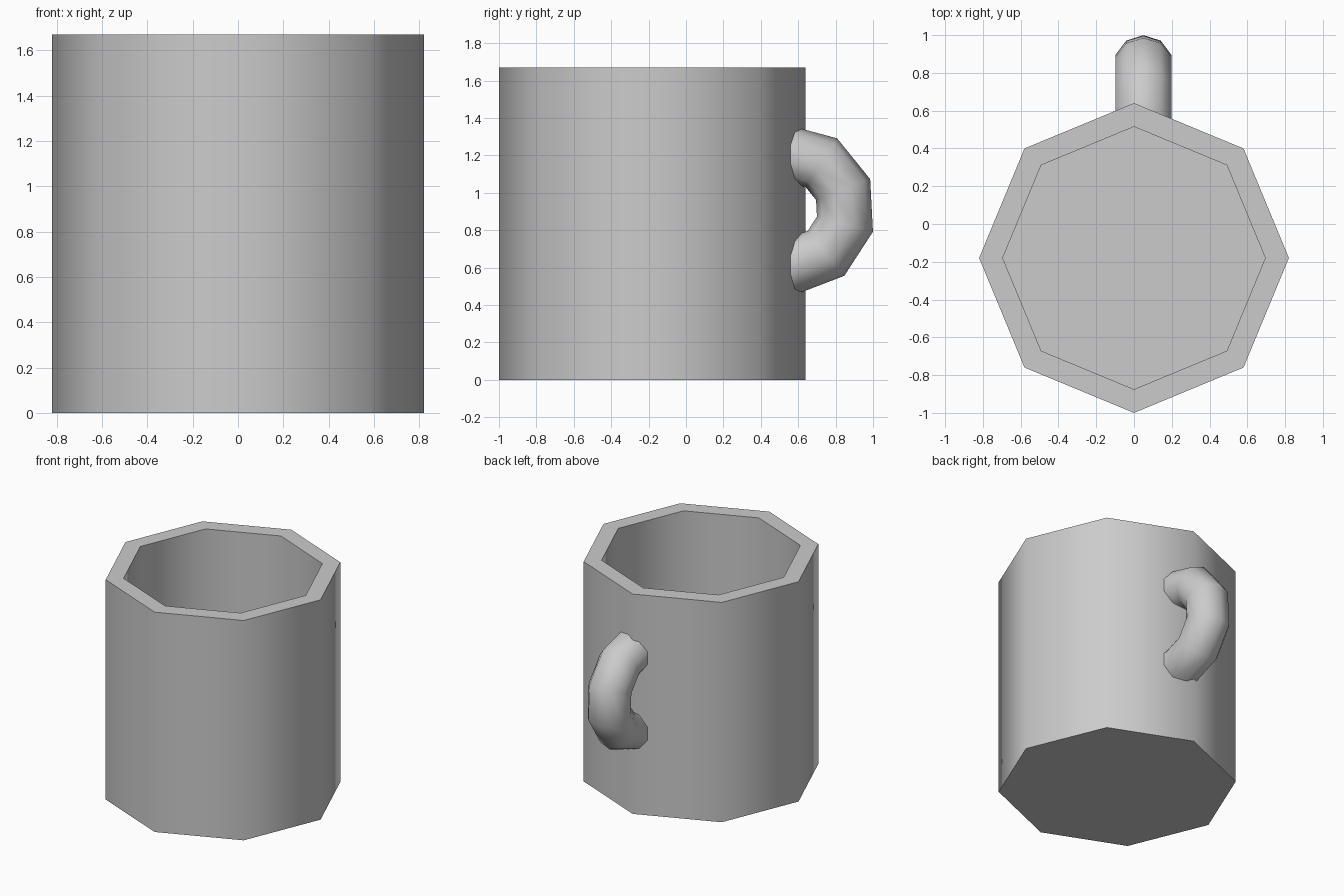
import bpy, bmesh, math

if "Cube" in bpy.data.objects:
    bpy.data.objects.remove(bpy.data.objects["Cube"])

SIDES, CY = 8, -0.18
HEIGHT, R_OUT, R_IN, FLOOR = 1.67, 0.82, 0.695, 0.12


def lathe_solid(name, profile):
    """Stack octagon rings through (radius, z) points, cap both ends."""
    bm = bmesh.new()
    rings = [[bm.verts.new((r * math.cos(2 * math.pi * i / SIDES),
                            CY + r * math.sin(2 * math.pi * i / SIDES), z))
              for i in range(SIDES)] for r, z in profile]
    for a, b in zip(rings, rings[1:]):
        for i in range(SIDES):
            j = (i + 1) % SIDES
            bm.faces.new((a[i], a[j], b[j], b[i]))
    bm.faces.new(rings[0][::-1])
    bm.faces.new(rings[-1])
    bmesh.ops.recalc_face_normals(bm, faces=bm.faces)
    mesh = bpy.data.meshes.new(name)
    bm.to_mesh(mesh)
    bm.free()
    obj = bpy.data.objects.new(name, mesh)
    bpy.context.collection.objects.link(obj)
    return obj


def smooth(obj):
    bpy.ops.object.select_all(action='DESELECT')
    obj.select_set(True)
    bpy.context.view_layer.objects.active = obj
    bpy.ops.object.shade_smooth_by_angle(angle=math.radians(60))


# Mug body: outer wall, rim, inner wall, floor
body = lathe_solid("mug_body", [(R_OUT, 0), (R_OUT, HEIGHT),
                                (R_IN, HEIGHT), (R_IN, FLOOR)])
smooth(body)

# Handle: ten-sided ring standing in the y-z plane
SEG, R_MAJ, R_MIN = 10, 0.30, 0.155
bm = bmesh.new()
grid = []
for i in range(SEG):
    a = math.radians(21) + 2 * math.pi * i / SEG
    ring = []
    for k in range(SEG):
        b = 2 * math.pi * k / SEG
        r = R_MAJ + R_MIN * math.cos(b)
        ring.append(bm.verts.new((0.05 + R_MIN * math.sin(b),
                                  0.56 + r * math.cos(a),
                                  0.91 + r * math.sin(a))))
    grid.append(ring)
for i in range(SEG):
    p, q = grid[i], grid[(i + 1) % SEG]
    for k in range(SEG):
        m = (k + 1) % SEG
        bm.faces.new((p[k], p[m], q[m], q[k]))
bmesh.ops.recalc_face_normals(bm, faces=bm.faces)
mesh = bpy.data.meshes.new("handle")
bm.to_mesh(mesh)
bm.free()
handle = bpy.data.objects.new("handle", mesh)
bpy.context.collection.objects.link(handle)

# Trim the part of the ring that would lie inside the mug
cutter = lathe_solid("handle_cutter", [(R_OUT - 0.01, 0), (R_OUT - 0.01, HEIGHT)])
mod = handle.modifiers.new("trim", 'BOOLEAN')
mod.operation = 'DIFFERENCE'
mod.solver = 'EXACT'
mod.object = cutter
bpy.context.view_layer.objects.active = handle
bpy.ops.object.modifier_apply(modifier="trim")
bpy.data.objects.remove(cutter, do_unlink=True)
smooth(handle)
